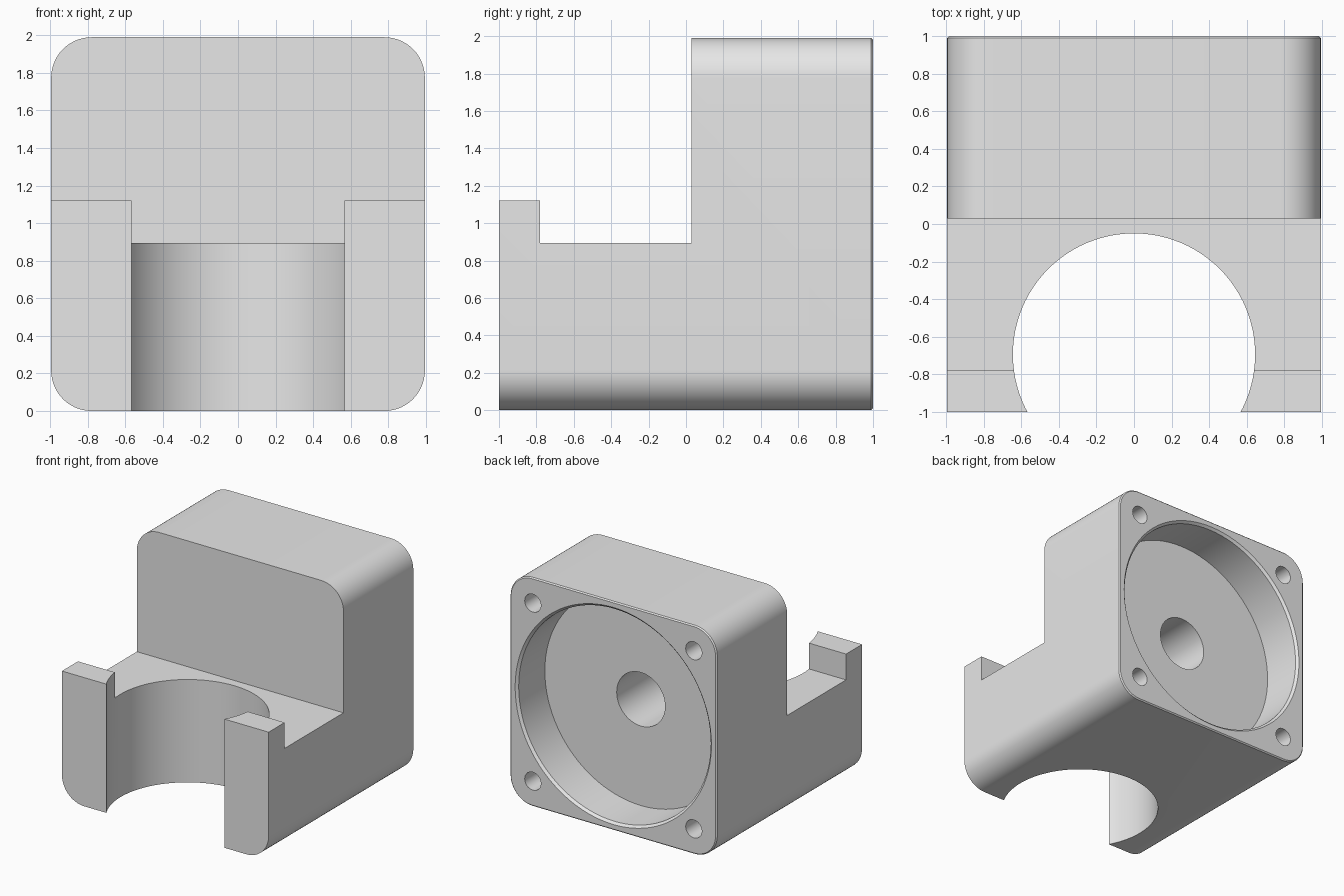
import bpy, bmesh
from math import sin, cos, pi
from mathutils import Matrix, Vector

if "Cube" in bpy.data.objects:
    bpy.data.objects.remove(bpy.data.objects["Cube"])

HALF, RADIUS = 0.995, 0.215
MID = HALF                      # height of the block's centre
TO_Y = Matrix(((1, 0, 0), (0, 0, 1), (0, -1, 0))).to_4x4()   # turns local z into +y

grey = bpy.data.materials.new("plain_grey")
grey.use_nodes = True
grey.diffuse_color = (0.8, 0.8, 0.8, 1)
grey.node_tree.nodes["Principled BSDF"].inputs["Base Color"].default_value = (0.8, 0.8, 0.8, 1)


def make(name, bm):
    bmesh.ops.recalc_face_normals(bm, faces=bm.faces)
    mesh = bpy.data.meshes.new(name)
    bm.to_mesh(mesh)
    bm.free()
    mesh.materials.append(grey)
    obj = bpy.data.objects.new(name, mesh)
    bpy.context.collection.objects.link(obj)
    return obj


def loft(name, loops):
    """Skin a row of closed loops and cap both ends."""
    bm = bmesh.new()
    rows = [[bm.verts.new(p) for p in loop] for loop in loops]
    for a, b in zip(rows, rows[1:]):
        for i in range(len(a)):
            j = (i + 1) % len(a)
            bm.faces.new((a[i], a[j], b[j], b[i]))
    bm.faces.new(rows[0])
    bm.faces.new(rows[-1])
    return make(name, bm)


def rounded_square(y, inset=0, steps=14):
    r, c = RADIUS - inset, HALF - RADIUS
    loop = []
    for q, (sx, sz) in enumerate(((1, 1), (-1, 1), (-1, -1), (1, -1))):
        for k in range(steps + 1):
            a = (q + k / steps) * pi / 2
            loop.append((sx * c + r * cos(a), y, MID + sz * c + r * sin(a)))
    return loop


def turned(name, profile, centre, along_y=True, sides=96):
    """Solid of revolution from (radius, position along axis) pairs."""
    turn = TO_Y if along_y else Matrix.Identity(4)
    loops = []
    for r, t in profile:
        ring = [Vector((r * cos(2 * pi * i / sides), r * sin(2 * pi * i / sides), t))
                for i in range(sides)]
        loops.append([turn @ p + Vector(centre) for p in ring])
    return loft(name, loops)


def box(name, low, high):
    (x0, y0, z0), (x1, y1, z1) = low, high
    return loft(name, [[(x0, y0, z), (x1, y0, z), (x1, y1, z), (x0, y1, z)] for z in (z0, z1)])


# Main block with a fine chamfer around its back edge
body = loft("mount_body", [rounded_square(-1), rounded_square(0.99), rounded_square(1, 0.01)])

# Front shelf with raised lips, and the open round cradle through it
cutters = [
    box("space_above_lips", (-2, -2, 1.12), (2, 0.03, 3)),
    box("shelf_slot", (-2, -0.78, 0.895), (2, 0.03, 1.5)),
    turned("cradle_cutter", [(0.645, -0.5), (0.645, 1.6)], (0, -0.695, 0), along_y=False),
    # Back recess with chamfered rim and central bore
    turned("recess_cutter", [(0.233, 0.08), (0.233, 0.62), (0.925, 0.62),
                             (0.925, 0.98), (0.945, 1), (0.945, 1.2)], (0, 0, MID)),
]
# Corner screw holes
for sx in (-1, 1):
    for sz in (-1, 1):
        cutters.append(turned("screw_hole_cutter", [(0.078, 0.55), (0.078, 1.2)],
                              (sx * 0.775, 0, MID + sz * 0.775), sides=32))

bpy.ops.object.select_all(action='DESELECT')
bpy.context.view_layer.objects.active = body
body.select_set(True)
for cutter in cutters:
    cutter.hide_render = True
    mod = body.modifiers.new("cut", 'BOOLEAN')
    mod.operation, mod.solver, mod.object = 'DIFFERENCE', 'EXACT', cutter
    bpy.ops.object.modifier_apply(modifier=mod.name)
    bpy.data.objects.remove(cutter)

bpy.ops.object.shade_smooth_by_angle(angle=0.5)
